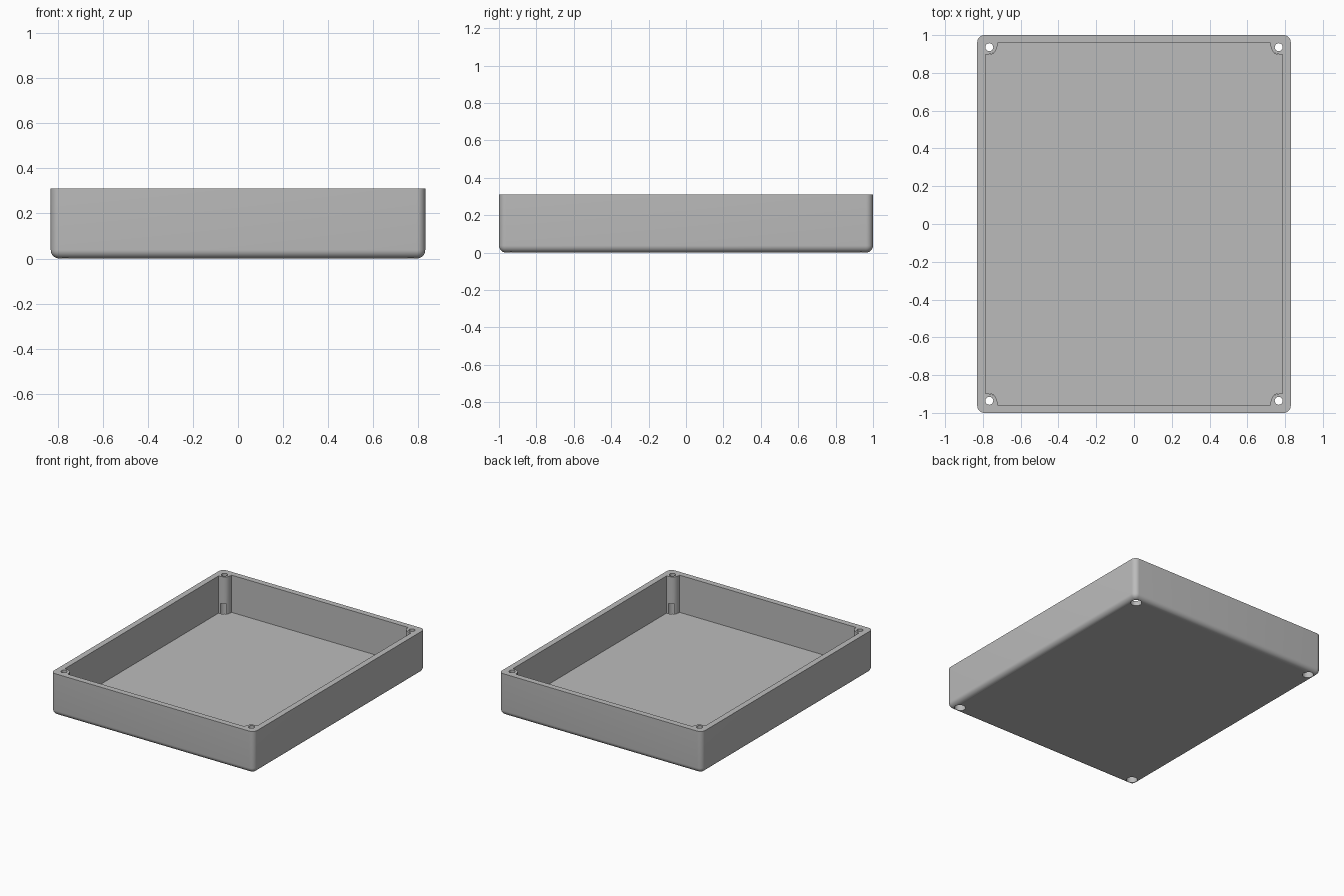
import bpy, bmesh, math
from mathutils import Matrix, Vector

W, D, H = 0.83, 1.0, 0.31          # half width, half depth, height
FLOOR = 0.035                      # floor thickness
HOLE_X, HOLE_Y = 0.766, 0.936      # screw hole centres

cube = bpy.data.objects.get("Cube")
if cube:
    bpy.data.objects.remove(cube, do_unlink=True)

grey = bpy.data.materials.new("light grey plastic")
grey.use_nodes = True
grey.diffuse_color = (0.5, 0.5, 0.5, 1)
grey.node_tree.nodes["Principled BSDF"].inputs["Base Color"].default_value = (0.5, 0.5, 0.5, 1)


def make_object(name, bm):
    bmesh.ops.recalc_face_normals(bm, faces=bm.faces)
    mesh = bpy.data.meshes.new(name)
    bm.to_mesh(mesh)
    bm.free()
    mesh.materials.append(grey)
    obj = bpy.data.objects.new(name, mesh)
    bpy.context.collection.objects.link(obj)
    return obj


def prism(name, outline, z0, z1):
    bm = bmesh.new()
    base = bm.faces.new([bm.verts.new((x, y, z0)) for x, y in outline])
    top = bmesh.ops.extrude_face_region(bm, geom=[base])["geom"]
    verts = [v for v in top if isinstance(v, bmesh.types.BMVert)]
    bmesh.ops.translate(bm, verts=verts, vec=Vector((0, 0, z1 - z0)))
    return make_object(name, bm)


def circle(cx, cy, r, n=32):
    return [(cx + r * math.cos(math.tau * i / n), cy + r * math.sin(math.tau * i / n))
            for i in range(n)]


def cut(target, cutter):
    cutter.hide_render = True
    mod = target.modifiers.new("cut", "BOOLEAN")
    mod.operation, mod.solver, mod.object = "DIFFERENCE", "EXACT", cutter
    bpy.context.view_layer.objects.active = target
    bpy.ops.object.modifier_apply(modifier=mod.name)
    bpy.data.objects.remove(cutter, do_unlink=True)


# Outer tray body, rounded on the upright and bottom edges
bm = bmesh.new()
bmesh.ops.create_cube(bm, size=1, matrix=Matrix.Translation((0, 0, H / 2))
                      @ Matrix.Diagonal((2 * W, 2 * D, H, 1)))
edges = [e for e in bm.edges if min(v.co.z for v in e.verts) < H / 2]
bmesh.ops.bevel(bm, geom=edges, offset=0.038, segments=8, profile=0.5, affect="EDGES")
tray = make_object("enclosure_tray", bm)

# Inner cavity, leaving a rounded screw post in each corner
post = [(0.787, 0.897), (0.772, 0.898), (0.758, 0.901), (0.745, 0.906), (0.735, 0.914),
        (0.728, 0.925), (0.724, 0.94), (0.722, 0.957)]
outline = []
for sx, sy in ((1, 1), (-1, 1), (-1, -1), (1, -1)):
    corner = [(sx * x, sy * y) for x, y in post]
    outline += corner if sx * sy > 0 else corner[::-1]
cut(tray, prism("cavity_cutter", outline, FLOOR, H + 0.1))

# Screw holes through the posts, with wide head recesses from below
for sx in (-1, 1):
    for sy in (-1, 1):
        x, y = sx * HOLE_X, sy * HOLE_Y
        cut(tray, prism("screw_hole_cutter", circle(x, y, 0.021), -0.1, H + 0.1))
        cut(tray, prism("screw_recess_cutter", circle(x, y, 0.038), -0.1, 0.11))

bpy.ops.object.select_all(action="DESELECT")
tray.select_set(True)
bpy.context.view_layer.objects.active = tray
bpy.ops.object.shade_smooth_by_angle(angle=math.radians(30))
